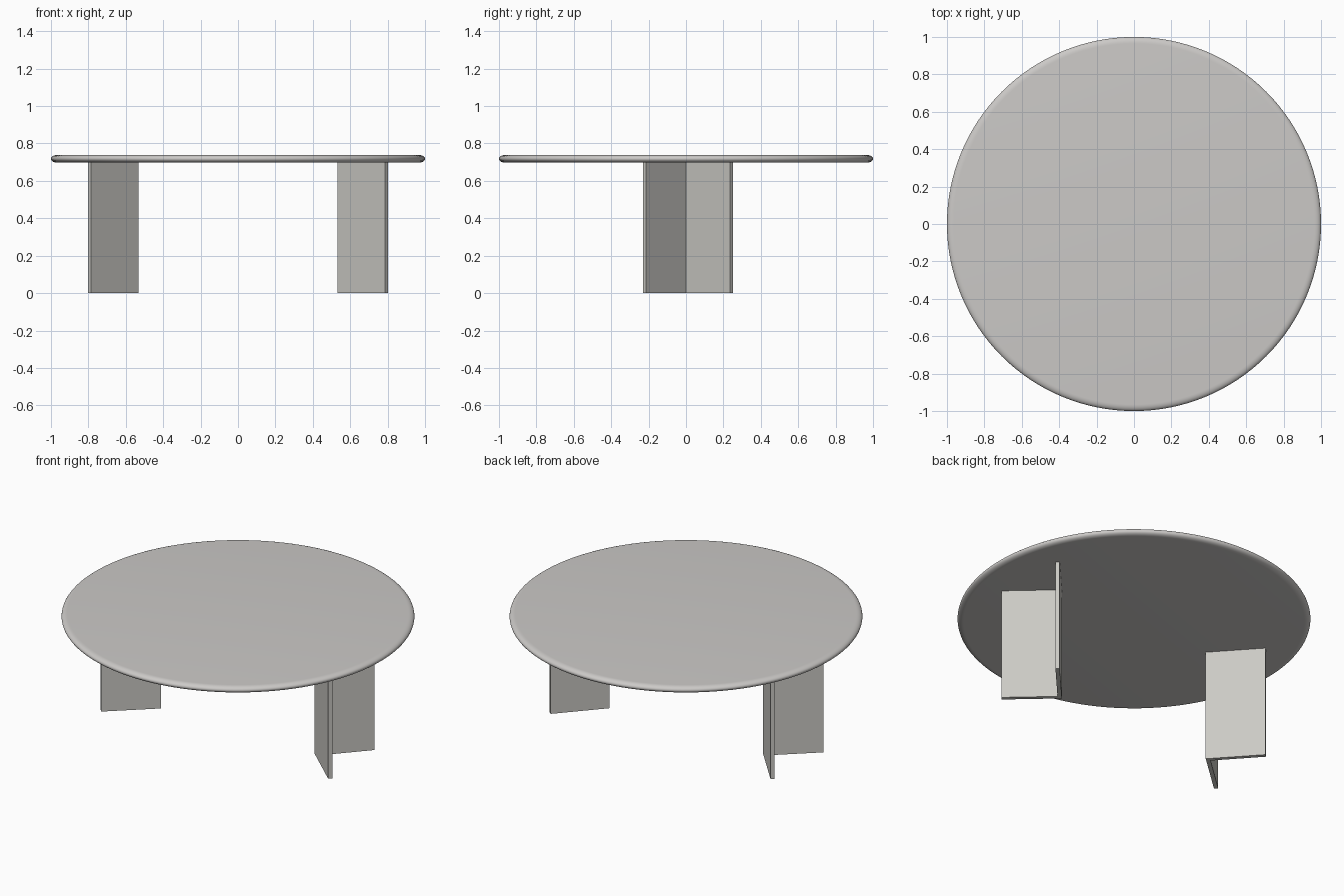
import bpy, bmesh, math

if "Cube" in bpy.data.objects:
    bpy.data.objects.remove(bpy.data.objects["Cube"])

def material(name, rgb):
    m = bpy.data.materials.new(name)
    m.diffuse_color = (*rgb, 1)
    m.use_nodes = True
    m.node_tree.nodes["Principled BSDF"].inputs["Base Color"].default_value = m.diffuse_color
    return m

table_grey = material("warm light grey", (0.60, 0.585, 0.57))
leg_grey = material("warm leg grey", (0.60, 0.59, 0.56))

def make_object(name, bm, mat):
    bmesh.ops.recalc_face_normals(bm, faces=bm.faces)
    me = bpy.data.meshes.new(name)
    bm.to_mesh(me)
    bm.free()
    me.materials.append(mat)
    ob = bpy.data.objects.new(name, me)
    bpy.context.collection.objects.link(ob)
    return ob

# Round table top: stacked rings with a softly rounded edge
Z0, Z1, EDGE, SEG, STEPS = 0.697, 0.739, 0.035, 128, 12
mid, half = (Z0 + Z1) / 2, (Z1 - Z0) / 2
bm = bmesh.new()
rings = []
for i in range(STEPS + 1):
    t = -math.pi / 2 + math.pi * i / STEPS
    r, z = 1 - EDGE + EDGE * math.cos(t), mid + half * math.sin(t)
    rings.append([bm.verts.new((r * math.cos(2 * math.pi * k / SEG),
                                r * math.sin(2 * math.pi * k / SEG), z)) for k in range(SEG)])
for a, b in zip(rings, rings[1:]):
    for k in range(SEG):
        n = (k + 1) % SEG
        bm.faces.new((a[k], a[n], b[n], b[k]))
bm.faces.new(rings[0])
bm.faces.new(rings[-1])
top = make_object("table_top", bm, table_grey)
bpy.context.view_layer.objects.active = top
top.select_set(True)
bpy.ops.object.shade_smooth_by_angle(angle=math.radians(40))

# Angled legs: an L section opening outward, turned slightly, mirrored in x
CORNER, ARM, T, TURN = 0.566, 0.317, 0.024, math.radians(2.9 - 45)
section = [(0, 0), (ARM, 0), (ARM, -T), (-T, -T), (-T, ARM), (0, ARM)]
c, s = math.cos(TURN), math.sin(TURN)
for name, side in (("right_leg", 1), ("left_leg", -1)):
    bm = bmesh.new()
    face = bm.faces.new([bm.verts.new((side * (CORNER + x * c - y * s), x * s + y * c, 0))
                         for x, y in section])
    ext = bmesh.ops.extrude_face_region(bm, geom=[face])
    bmesh.ops.translate(bm, vec=(0, 0, Z0 + 0.002),
                        verts=[v for v in ext["geom"] if isinstance(v, bmesh.types.BMVert)])
    make_object(name, bm, leg_grey)
